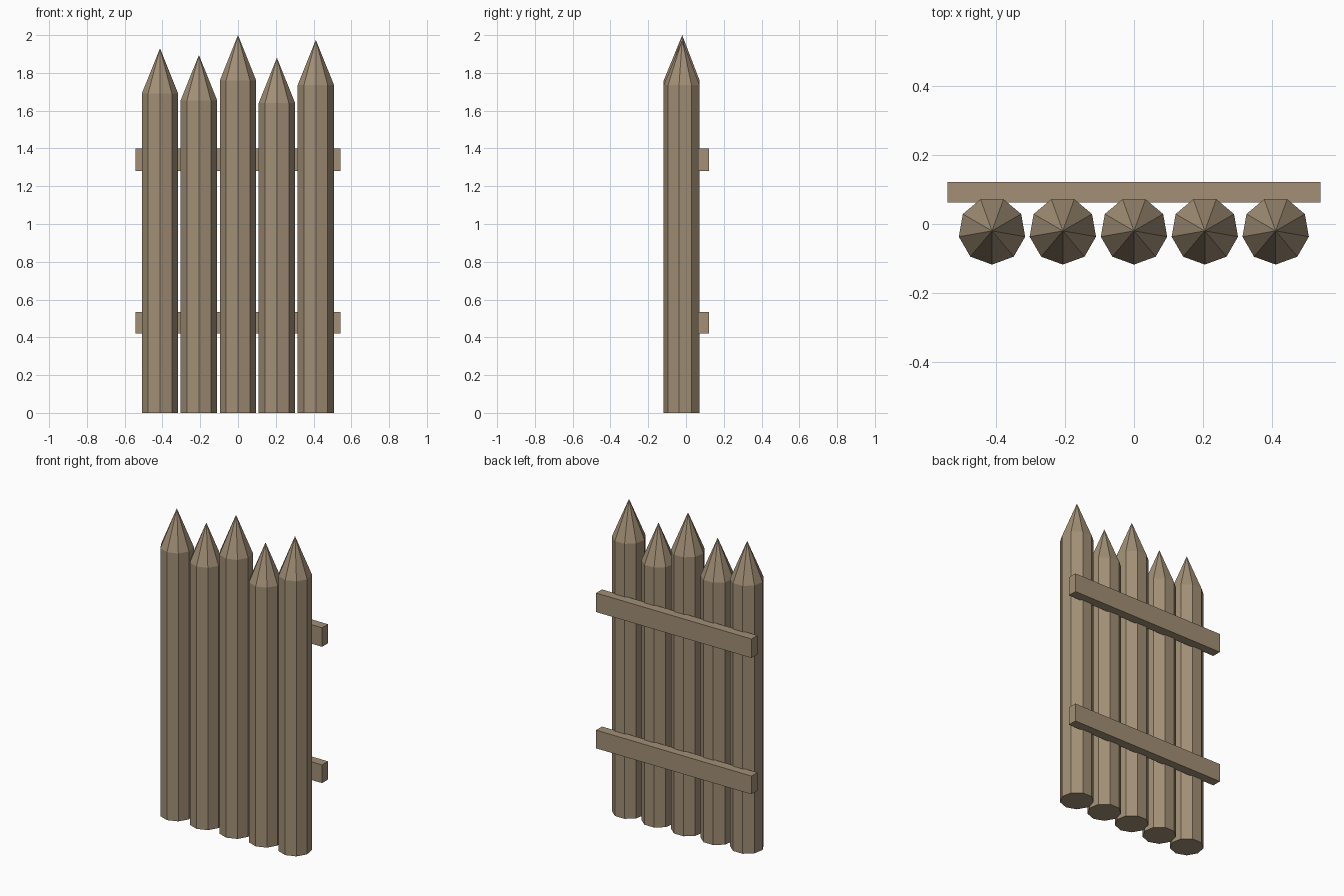
import bpy
import math

cube = bpy.data.objects.get("Cube")
if cube:
    bpy.data.objects.remove(cube, do_unlink=True)

# Weathered wood colour
wood = bpy.data.materials.new("weathered_wood")
wood.use_nodes = True
colour = (0.36, 0.275, 0.18, 1.0)
wood.diffuse_color = colour
bsdf = wood.node_tree.nodes["Principled BSDF"]
bsdf.inputs["Base Color"].default_value = colour
bsdf.inputs["Roughness"].default_value = 0.9

SIDES, RADIUS, STAKE_Y, TIP = 9, 0.098, -0.02, 0.24


def add_mesh(name, verts, faces):
    mesh = bpy.data.meshes.new(name)
    mesh.from_pydata(verts, [], faces)
    mesh.materials.append(wood)
    obj = bpy.data.objects.new(name, mesh)
    bpy.context.collection.objects.link(obj)
    return obj


def add_stake(name, x, height):
    """Nine-sided post with a pointed top, one corner facing the front."""
    angles = [2 * math.pi * i / SIDES - math.pi / 2 for i in range(SIDES)]
    verts = [(RADIUS * math.cos(a), RADIUS * math.sin(a), z)
             for z in (0, height - TIP) for a in angles]
    verts.append((0, 0, height))
    apex = 2 * SIDES
    faces = [tuple(reversed(range(SIDES)))]
    for i in range(SIDES):
        j = (i + 1) % SIDES
        faces.append((i, j, j + SIDES, i + SIDES))
        faces.append((i + SIDES, j + SIDES, apex))
    add_mesh(name, verts, faces).location = (x, STAKE_Y, 0)


def add_rail(name, low, high):
    """Flat board running behind the stakes."""
    bpy.ops.mesh.primitive_cube_add(size=1, location=(0, 0.0925, (low + high) / 2))
    rail = bpy.context.object
    rail.name = name
    rail.scale = (1.085, 0.059, high - low)
    bpy.ops.object.transform_apply(location=False, rotation=False, scale=True)
    rail.data.materials.append(wood)


# Stakes of uneven height
stakes = {"stake_far_right": (-0.413, 1.93), "stake_right": (-0.207, 1.895),
          "stake_middle": (0, 2.0), "stake_left": (0.206, 1.88),
          "stake_far_left": (0.412, 1.975)}
for name, (x, height) in stakes.items():
    add_stake(name, x, height)

# Two rails across the back
add_rail("lower_rail", 0.42, 0.535)
add_rail("upper_rail", 1.28, 1.40)
